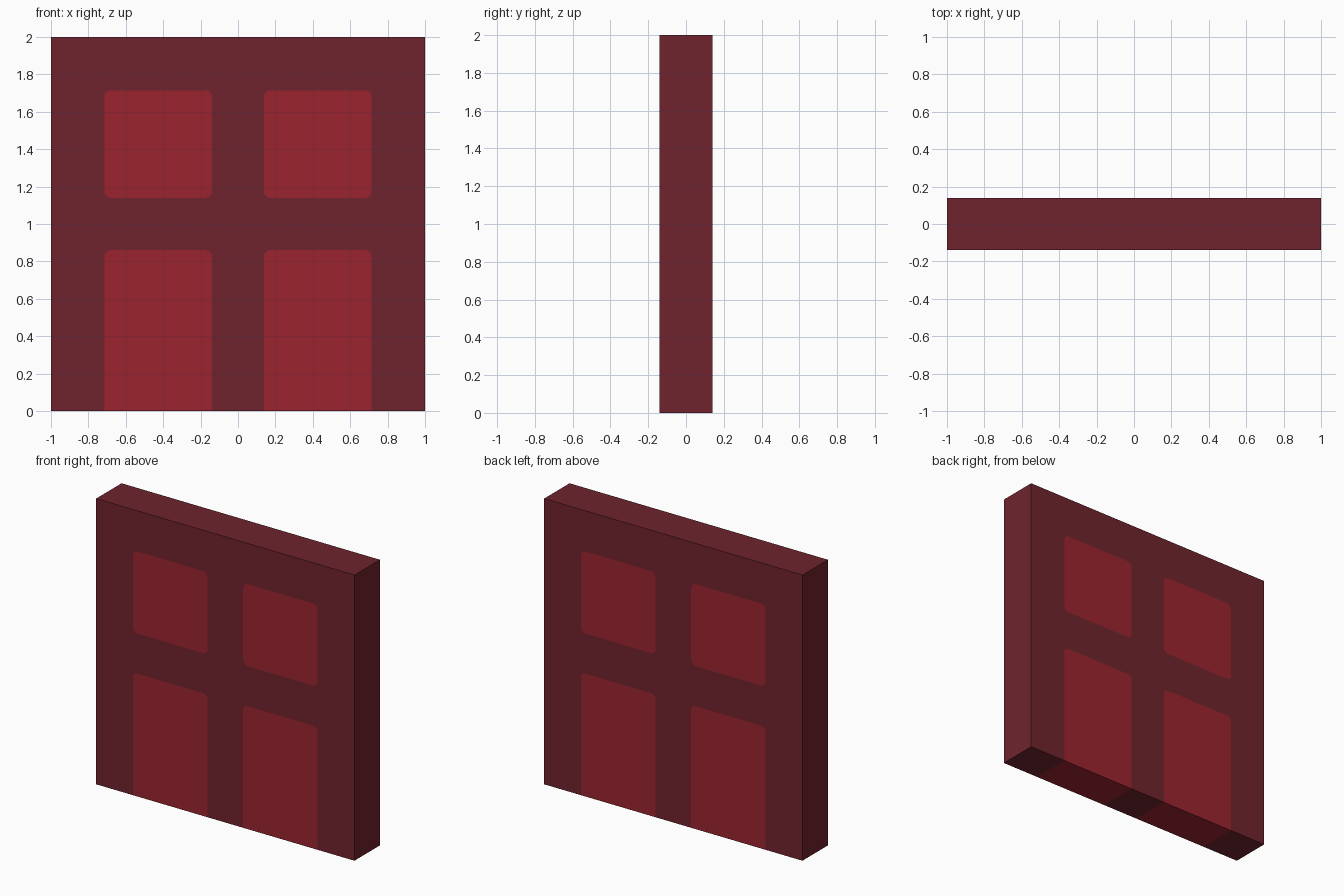
import bpy, bmesh, math

if "Cube" in bpy.data.objects:
    bpy.data.objects.remove(bpy.data.objects["Cube"])

HALF_DEPTH = 0.14
R = 0.036                      # corner radius of the panes
IN, OUT = 0.138, 0.715         # pane inner and outer x


def srgb(r, g, b):
    def lin(c):
        c /= 255
        return c / 12.92 if c <= 0.04045 else ((c + 0.055) / 1.055) ** 2.4
    return (lin(r), lin(g), lin(b), 1)


def material(name, rgb):
    m = bpy.data.materials.new(name)
    m.diffuse_color = srgb(*rgb)
    m.use_nodes = True
    m.node_tree.nodes["Principled BSDF"].inputs["Base Color"].default_value = m.diffuse_color
    return m


def outline(x0, x1, z0, z1, round_bottom):
    """Counter-clockwise pane outline, starting at the lower left."""
    corners = [(x0, z0, 180, round_bottom), (x1, z0, 270, round_bottom),
               (x1, z1, 0, True), (x0, z1, 90, True)]
    pts = []
    for x, z, start, rounded in corners:
        if not rounded:
            pts.append((x, z))
            continue
        cx = x + R if x == x0 else x - R
        cz = z + R if z == z0 else z - R
        for i in range(7):
            a = math.radians(start + 15 * i)
            pts.append((cx + R * math.cos(a), cz + R * math.sin(a)))
    return pts


def slab(name, loops, mat):
    """Fill the loops (holes included) and give them the full depth."""
    curve = bpy.data.curves.new(name + "_profile", 'CURVE')
    curve.dimensions = '2D'
    curve.fill_mode = 'BOTH'
    curve.extrude = HALF_DEPTH
    for pts in loops:
        s = curve.splines.new('POLY')
        s.points.add(len(pts) - 1)
        for p, (x, z) in zip(s.points, pts):
            p.co = (x, z, 0, 1)
        s.use_cyclic_u = True
    helper = bpy.data.objects.new(name + "_helper", curve)
    bpy.context.collection.objects.link(helper)
    bpy.context.view_layer.update()
    deps = bpy.context.evaluated_depsgraph_get()
    mesh = bpy.data.meshes.new_from_object(helper.evaluated_get(deps))
    bpy.data.objects.remove(helper)

    bm = bmesh.new()
    bm.from_mesh(mesh)
    bmesh.ops.remove_doubles(bm, verts=bm.verts, dist=1e-5)
    for v in bm.verts:             # stand the profile upright
        x, z, d = v.co
        v.co = (x, -d, z)
    bmesh.ops.recalc_face_normals(bm, faces=bm.faces)
    for f in bm.faces:
        f.smooth = False
        f.material_index = 0
    bm.to_mesh(mesh)
    bm.free()
    mesh.materials.clear()
    mesh.materials.append(mat)
    obj = bpy.data.objects.new(name, mesh)
    bpy.context.collection.objects.link(obj)


frame_mat = material("dark maroon", (111, 36, 46))
pane_mat = material("deep red", (156, 36, 47))

spans = {"left": (-OUT, -IN), "right": (IN, OUT)}
upper = {k: outline(*s, 1.14, 1.715, True) for k, s in spans.items()}
lower = {k: outline(*s, 0.0, 0.86, False) for k, s in spans.items()}

# frame: outer border notched by the lower panes, with two upper holes
border = [(-1, 0)]
for side in ("left", "right"):
    pts = lower[side]
    border += [pts[0]] + pts[:1:-1] + [pts[1]]
border += [(1, 0), (1, 2), (-1, 2)]
# drop the repeated lower-left point of each notch
border = [p for i, p in enumerate(border) if i == 0 or p != border[i - 1]]
slab("frame", [border] + list(upper.values()), frame_mat)

# panes: solid blocks flush with the frame
for side in spans:
    slab("upper_pane_" + side, [upper[side]], pane_mat)
    slab("lower_pane_" + side, [lower[side]], pane_mat)
